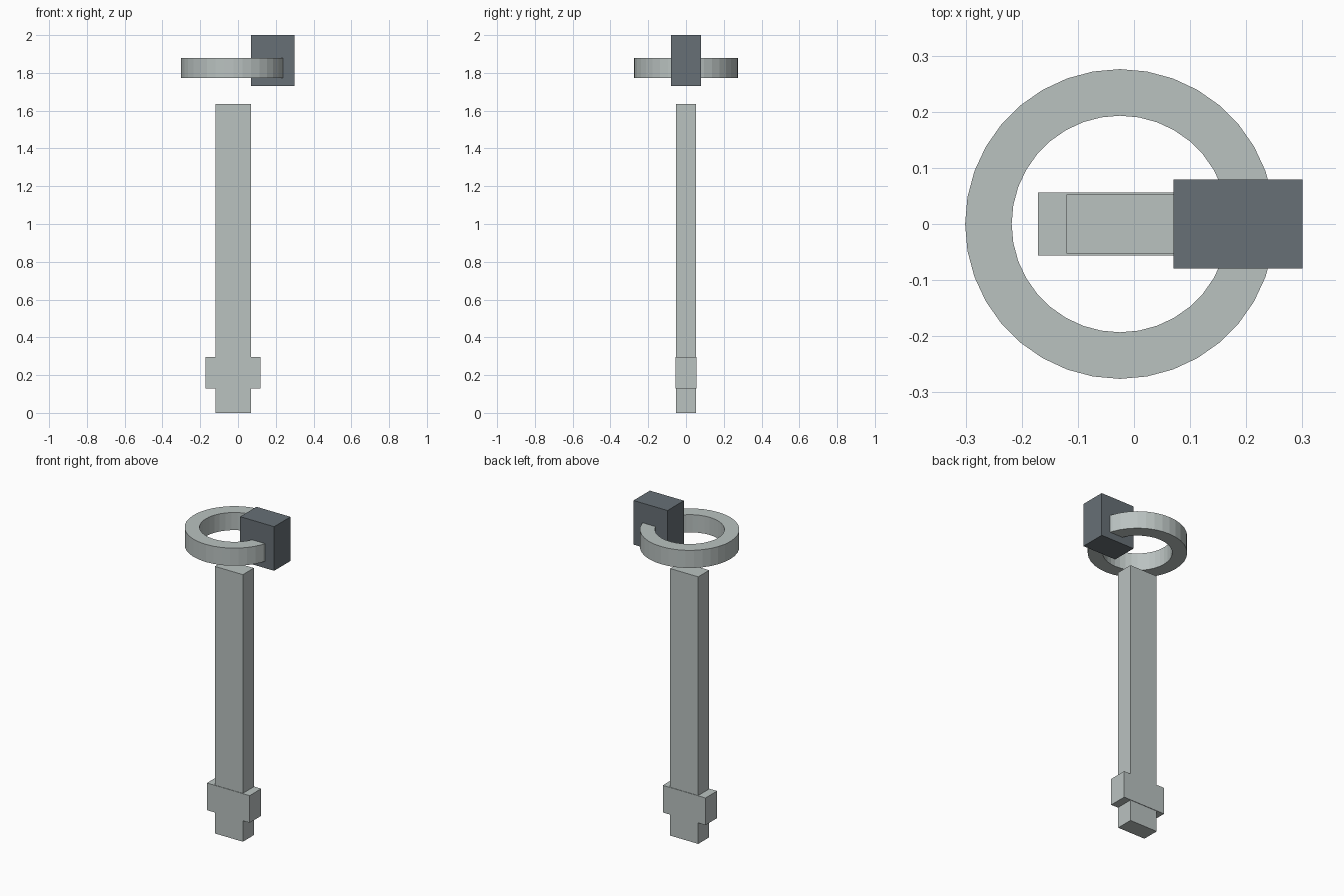
import bpy, bmesh
from math import cos, sin, tau

cube = bpy.data.objects.get("Cube")
if cube:
    bpy.data.objects.remove(cube, do_unlink=True)


def material(name, color):
    mat = bpy.data.materials.new(name)
    mat.use_nodes = True
    mat.diffuse_color = (*color, 1)
    mat.node_tree.nodes["Principled BSDF"].inputs["Base Color"].default_value = (*color, 1)
    return mat


light = material("pale grey metal", (0.49, 0.54, 0.53))
dark = material("dark slate", (0.136, 0.162, 0.181))


def finish(name, bm, mat):
    bmesh.ops.recalc_face_normals(bm, faces=bm.faces)
    mesh = bpy.data.meshes.new(name)
    bm.to_mesh(mesh)
    bm.free()
    mesh.materials.append(mat)
    obj = bpy.data.objects.new(name, mesh)
    bpy.context.collection.objects.link(obj)


def extrude_profile(name, points, axis, start, depth, mat):
    """Extrude a closed outline along y or z."""
    bm = bmesh.new()
    place = (lambda a, b: (a, start, b)) if axis == "y" else (lambda a, b: (a, b, start))
    face = bm.faces.new([bm.verts.new(place(a, b)) for a, b in points])
    out = bmesh.ops.extrude_face_region(bm, geom=[face])
    verts = [v for v in out["geom"] if isinstance(v, bmesh.types.BMVert)]
    bmesh.ops.translate(bm, verts=verts, vec=(0, depth, 0) if axis == "y" else (0, 0, depth))
    finish(name, bm, mat)


def box(name, x0, x1, half_y, z0, z1, mat):
    extrude_profile(name, [(x0, z0), (x1, z0), (x1, z1), (x0, z1)],
                    "y", -half_y, 2 * half_y, mat)


# Blade and the wider collar near its lower end
box("shaft", -0.12, 0.07, 0.053, 0, 1.635, light)
box("collar", -0.171, 0.118, 0.056, 0.13, 0.296, light)

# Block at the top, gripping the ring
box("top_block", 0.07, 0.30, 0.079, 1.73, 2.0, dark)

# Flat ring with square section
bm = bmesh.new()
section = [(0.193, 1.772), (0.276, 1.772), (0.276, 1.88), (0.193, 1.88)]
sides = 36
loops = [[bm.verts.new((-0.025 + r * cos(tau * i / sides), r * sin(tau * i / sides), z))
          for r, z in section] for i in range(sides)]
for i in range(sides):
    here, after = loops[i - 1], loops[i]
    for j in range(4):
        bm.faces.new((here[j - 1], here[j], after[j], after[j - 1]))
finish("ring", bm, light)
